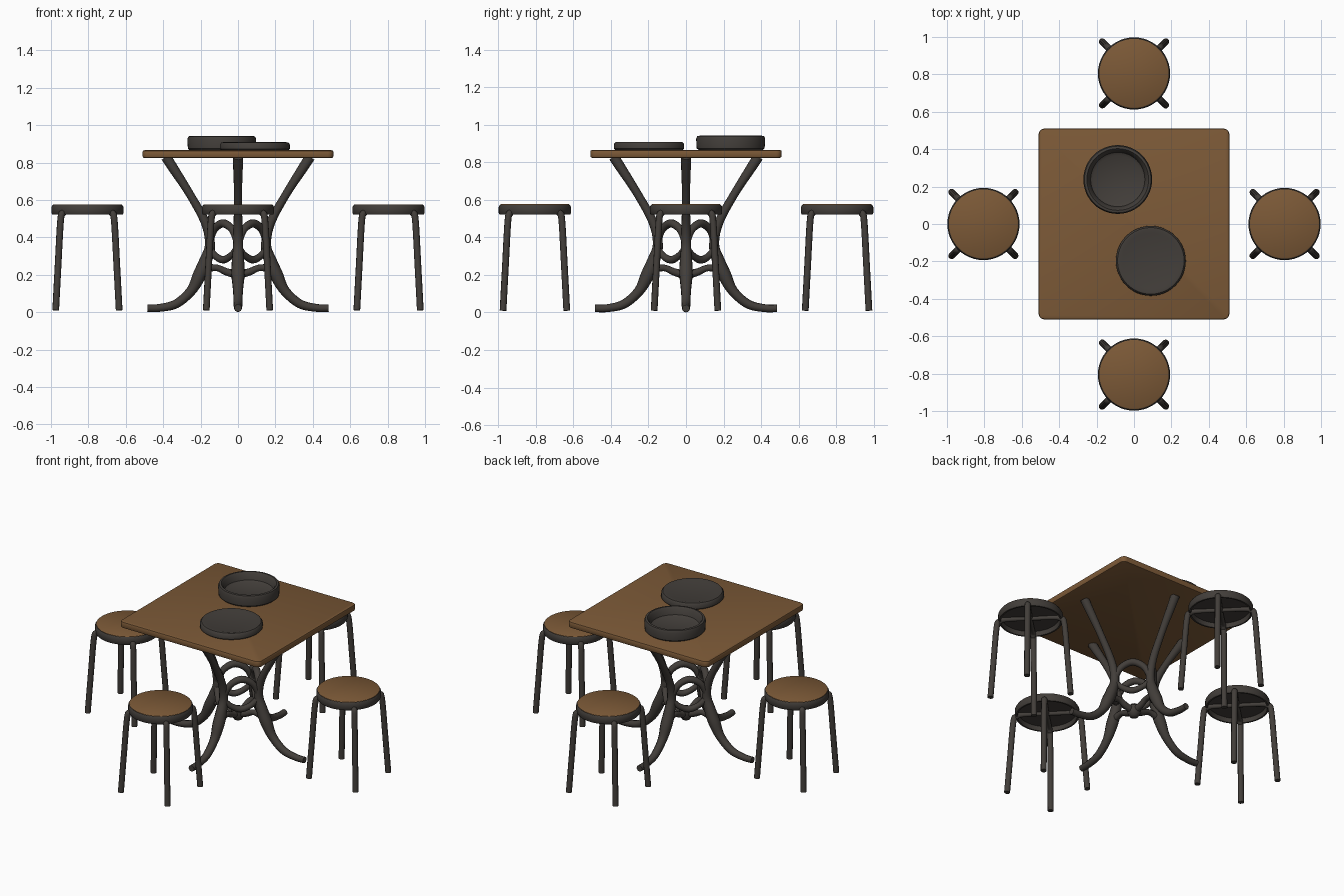
import bpy, bmesh, math
from mathutils import Vector, Matrix

if "Cube" in bpy.data.objects:
    bpy.data.objects.remove(bpy.data.objects["Cube"])


def material(name, col):
    m = bpy.data.materials.new(name)
    m.diffuse_color = (*col, 1)
    m.use_nodes = True
    m.node_tree.nodes["Principled BSDF"].inputs["Base Color"].default_value = m.diffuse_color
    return m


WOOD = material("brown wood", (0.2, 0.1, 0.038))
IRON = material("dark iron", (0.055, 0.048, 0.042))


def finish(name, bm, mat):
    bmesh.ops.recalc_face_normals(bm, faces=bm.faces)
    me = bpy.data.meshes.new(name)
    bm.to_mesh(me)
    bm.free()
    me.materials.append(mat)
    ob = bpy.data.objects.new(name, me)
    bpy.context.collection.objects.link(ob)
    bpy.context.view_layer.objects.active = ob
    bpy.ops.object.select_all(action='DESELECT')
    ob.select_set(True)
    bpy.ops.object.shade_smooth_by_angle(angle=math.radians(40))
    return ob


def smooth_path(pts, n=5):
    # Catmull-Rom samples; each point is (x, y, z, radius)
    P = [Vector(p) for p in pts]
    P = [2 * P[0] - P[1]] + P + [2 * P[-1] - P[-2]]
    out = []
    for i in range(1, len(P) - 2):
        a, b, c, d = P[i - 1:i + 3]
        for k in range(n):
            t = k / n
            out.append(0.5 * (2 * b + (c - a) * t + (2 * a - 5 * b + 4 * c - d) * t * t
                              + (3 * b - a - 3 * c + d) * t ** 3))
    return out + [P[-2]]


def tube(name, pts, rot=0, loc=(0, 0, 0), sides=10):
    # round bar swept along a path, turned about z
    path = smooth_path(pts)
    M = Matrix.Translation(loc) @ Matrix.Rotation(rot, 4, 'Z')
    bm = bmesh.new()
    rings, side = [], None
    for i, p in enumerate(path):
        t = (path[min(i + 1, len(path) - 1)].xyz - path[max(i - 1, 0)].xyz).normalized()
        if side is None:
            side = t.orthogonal()
        side = (side - t * side.dot(t)).normalized()
        up = t.cross(side)
        rings.append([bm.verts.new(M @ (p.xyz + p.w * (side * math.cos(a) + up * math.sin(a))))
                      for a in (2 * math.pi * k / sides for k in range(sides))])
    for r, s in zip(rings, rings[1:]):
        for k in range(sides):
            bm.faces.new((r[k], r[(k + 1) % sides], s[(k + 1) % sides], s[k]))
    bm.faces.new(rings[0])
    bm.faces.new(rings[-1])
    return finish(name, bm, IRON)


def lathe(name, prof, loc, mat, n=48):
    # closed profile from axis to axis, spun about z
    bm = bmesh.new()
    vs = [bm.verts.new((r, 0, z)) for r, z in prof]
    es = [bm.edges.new(e) for e in zip(vs, vs[1:])]
    bmesh.ops.spin(bm, geom=vs + es, axis=(0, 0, 1), cent=(0, 0, 0),
                   steps=n, angle=2 * math.pi, use_merge=True)
    bmesh.ops.remove_doubles(bm, verts=bm.verts, dist=1e-5)
    bmesh.ops.translate(bm, verts=bm.verts, vec=loc)
    return finish(name, bm, mat)


# table top with rounded corners and softened edges
bm = bmesh.new()
bmesh.ops.create_cube(bm, size=1, matrix=Matrix.Translation((0, 0, 0.845))
                      @ Matrix.Diagonal((1.02, 1.02, 0.042, 1)))
upright = [e for e in bm.edges if abs(e.verts[0].co.z - e.verts[1].co.z) > 0.01]
bmesh.ops.bevel(bm, geom=upright, offset=0.03, segments=4, profile=0.5, affect='EDGES')
rim = [e for e in bm.edges if abs(e.verts[0].co.z - e.verts[1].co.z) < 0.01]
bmesh.ops.bevel(bm, geom=rim, offset=0.01, segments=2, profile=0.5, affect='EDGES')
finish("table_top", bm, WOOD)

# cast iron base: four scrolled legs with braces
q = math.pi / 2
leg = [(0.385, 0, 0.83, 0.028), (0.34, 0, 0.76, 0.026), (0.26, 0, 0.635, 0.022),
       (0.175, 0, 0.48, 0.024), (0.15, 0, 0.36, 0.027), (0.175, 0, 0.27, 0.034),
       (0.205, 0, 0.2, 0.036), (0.25, 0, 0.115, 0.027), (0.33, 0, 0.045, 0.024),
       (0.42, 0, 0.023, 0.021), (0.485, 0, 0.022, 0.02)]
for i in range(4):
    tube("table_leg", leg, i * q)
    # bar from knee to the centre boss
    tube("inner_brace", [(0.2, 0, 0.225, 0.026), (0.12, 0, 0.238, 0.018),
                         (0.06, 0, 0.215, 0.02), (0, 0, 0.2, 0.025)], i * q)
    # arch and sagging tie between neighbouring legs
    tube("upper_arch", [(0.155, 0, 0.36, 0.018), (0.128, 0.03, 0.44, 0.02),
                        (0.08, 0.08, 0.475, 0.022), (0.03, 0.128, 0.44, 0.02),
                        (0, 0.155, 0.36, 0.018)], i * q)
    tube("lower_tie", [(0.155, 0, 0.35, 0.018), (0.125, 0.035, 0.305, 0.018),
                       (0.08, 0.08, 0.28, 0.02), (0.035, 0.125, 0.305, 0.018),
                       (0, 0.155, 0.35, 0.018)], i * q)
lathe("centre_boss", [(0, 0.155), (0.025, 0.165), (0.042, 0.195), (0.04, 0.225),
                      (0.02, 0.245), (0, 0.25)], (0, 0, 0), IRON, 20)

# stools
for i in range(4):
    c = Matrix.Rotation(i * q, 3, 'Z') @ Vector((0.805, 0, 0))
    lathe("stool_seat_rim", [(0, 0.55), (0.172, 0.55), (0.178, 0.522), (0.188, 0.522),
                             (0.193, 0.53), (0.193, 0.562), (0.187, 0.572), (0, 0.572)], c, IRON)
    lathe("stool_seat", [(0, 0.568), (0.185, 0.568), (0.185, 0.574), (0.18, 0.577),
                         (0, 0.577)], c, WOOD)
    for k in range(4):
        tube("stool_leg", [(0.0, 0, 0.54, 0.012), (0.14, 0, 0.54, 0.014), (0.185, 0, 0.53, 0.018),
                           (0.203, 0, 0.49, 0.018), (0.222, 0, 0.25, 0.018),
                           (0.24, 0, 0.01, 0.018)], q / 2 + k * q, c)

# round pan and its lid on the table
lathe("pan", [(0, 0.865), (0.17, 0.865), (0.181, 0.875), (0.184, 0.925), (0.178, 0.94),
              (0.165, 0.942), (0.155, 0.93), (0.145, 0.895), (0.13, 0.886), (0, 0.884)],
      (-0.087, 0.238, 0), IRON)
lathe("pan_lid", [(0, 0.865), (0.178, 0.865), (0.187, 0.873), (0.187, 0.897), (0.178, 0.908),
                  (0.165, 0.909), (0.15, 0.905), (0, 0.905)], (0.09, -0.197, 0), IRON)
